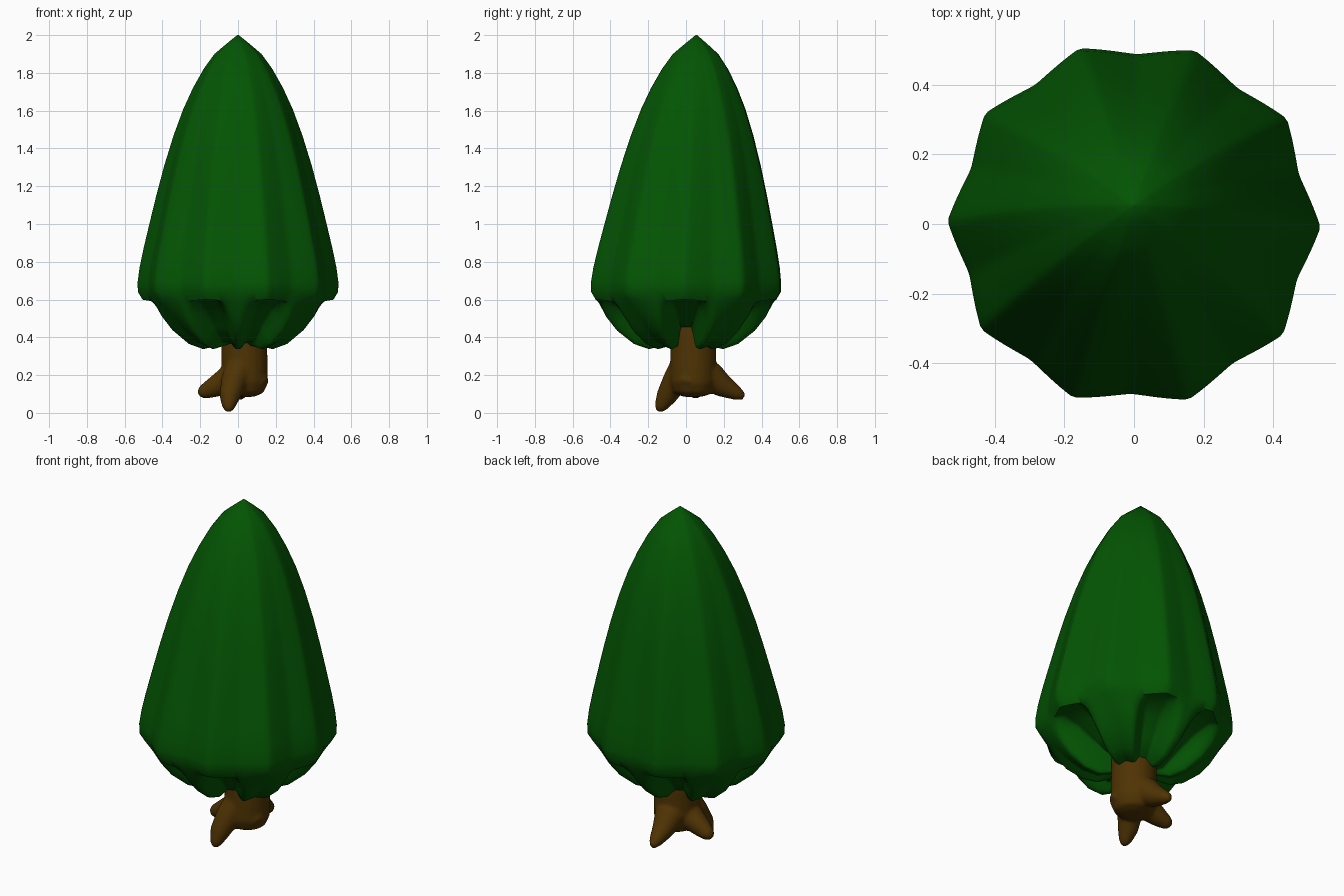
import bpy, bmesh, math
from mathutils import Vector

if "Cube" in bpy.data.objects:
    bpy.data.objects.remove(bpy.data.objects["Cube"])


def material(name, rgb):
    m = bpy.data.materials.new(name)
    m.diffuse_color = (*rgb, 1)
    m.use_nodes = True
    m.node_tree.nodes["Principled BSDF"].inputs["Base Color"].default_value = m.diffuse_color
    return m


green = material("leaf green", (0.001, 0.09, 0.001))
brown = material("bark brown", (0.078, 0.033, 0.001))


def add_object(name, bm, mat):
    bmesh.ops.recalc_face_normals(bm, faces=bm.faces)
    me = bpy.data.meshes.new(name)
    bm.to_mesh(me)
    bm.free()
    ob = bpy.data.objects.new(name, me)
    bpy.context.collection.objects.link(ob)
    me.materials.append(mat)
    return ob


def loft(bm, rings):
    """Skin a list of closed rings of points and cap both ends."""
    vr = [[bm.verts.new(p) for p in ring] for ring in rings]
    n = len(vr[0])
    for a, b in zip(vr, vr[1:]):
        for i in range(n):
            j = (i + 1) % n
            bm.faces.new((a[i], a[j], b[j], b[i]))
    bm.faces.new(vr[0][::-1])
    bm.faces.new(vr[-1])


def step(x, a, b):
    t = min(1, max(0, (x - a) / (b - a)))
    return t * t * (3 - 2 * t)


# Foliage: ten ribs above; six scooped pockets between petals below
LOBES, N, OFFSET = 10, 180, math.radians(-1)
upper = [(.004, 2.0), (.06, 1.955), (.125, 1.90), (.183, 1.82), (.239, 1.72),
         (.290, 1.61), (.342, 1.47), (.392, 1.31), (.435, 1.15), (.472, 1.0),
         (.503, .87), (.524, .77), (.535, .69), (.533, .64), (.508, .60)]
side_pocket = [(.43, .605), (.34, .565), (.25, .505), (.16, .455), (.09, .46)]
end_pocket = [(.43, .60), (.34, .545), (.25, .46), (.165, .375), (.09, .37)]
petal = [(.43, .51), (.37, .435), (.28, .365), (.20, .338), (.09, .36)]

rings = []
for row, (tr, tz) in enumerate(upper):
    rim = row == len(upper) - 1
    depth = .925 + .055 * max(0, tz - 1.0)        # ribs fade towards the tip
    ring = []
    for k in range(N):
        a = 2 * math.pi * k / N
        phase = (a - OFFSET) * LOBES / (2 * math.pi)
        t = 2 * abs(phase - round(phase))         # 0 on a rib, 1 in a groove
        w = (1 - t) ** 1.4
        r = tr * (depth + (1 - depth) * w)
        lean = .055 * max(0, (tz - .7) / 1.3)
        z = tz - (.01 * t if rim else 0)
        ring.append((r * math.cos(a), .985 * r * math.sin(a) + lean, z))
    rings.append(ring)
for ps, pe, pp in zip(side_pocket, end_pocket, petal):
    ring = []
    for k in range(N):
        a = 2 * math.pi * k / N
        f = math.degrees(math.acos(min(1, abs(math.cos(a)))))   # folded to 0..90
        ws = 1 - step(f, 10, 21)                                # left/right pockets
        we = step(f, 50, 60) * (1 - step(f, 74, 88))            # front/back pockets
        notch = .12 * max(0, 1 - abs(f - 36) / 12)              # dent mid petal
        r = pp[0] + (ps[0] - pp[0]) * (ws + notch) + (pe[0] - pp[0]) * we
        z = pp[1] + (ps[1] - pp[1]) * (ws + notch) + (pe[1] - pp[1]) * we
        ring.append((r * math.cos(a), .985 * r * math.sin(a), z))
    rings.append(ring)
bm = bmesh.new()
loft(bm, rings)
foliage = add_object("foliage", bm, green)
bpy.context.view_layer.objects.active = foliage
foliage.select_set(True)
bpy.ops.object.shade_smooth_by_angle(angle=math.radians(55))
foliage.select_set(False)


# Trunk and roots: overlapping tubes fused together
def tube(bm, path, n=20):
    pts = [Vector(p[:3]) for p in path]
    out = []
    for i, p in enumerate(pts):
        d = (pts[min(i + 1, len(pts) - 1)] - pts[max(i - 1, 0)]).normalized()
        u = d.orthogonal().normalized()
        v = d.cross(u)
        out.append([p + path[i][3] * (math.cos(2 * math.pi * k / n) * u +
                                      math.sin(2 * math.pi * k / n) * v) for k in range(n)])
    loft(bm, out)


bm = bmesh.new()
tube(bm, [(.035, .035, .085, .05), (.035, .035, .105, .10), (.035, .037, .16, .122),
          (.035, .038, .25, .123), (.033, .038, .36, .122), (.03, .03, .52, .12)])
roots = [
    [(.02, .0, .26, .08), (-.02, -.055, .17, .07), (-.045, -.105, .085, .055),
     (-.05, -.135, .03, .034), (-.05, -.147, .006, .014)],           # front
    [(.03, .05, .27, .09), (.02, .12, .195, .085), (.012, .20, .14, .06),
     (.008, .275, .10, .036), (.005, .308, .085, .018)],             # back
    [(.02, .03, .22, .09), (-.07, .035, .165, .07), (-.14, .045, .13, .052),
     (-.19, .055, .108, .036), (-.21, .058, .10, .016)],             # left
    [(.05, .03, .21, .085), (.10, .01, .165, .07), (.138, -.005, .14, .042)],  # right
]
for path in roots:
    tube(bm, path)
trunk = add_object("trunk_and_roots", bm, brown)
fuse = trunk.modifiers.new("fuse", 'REMESH')
fuse.mode = 'VOXEL'
fuse.voxel_size = .01
fuse.use_smooth_shade = True
soft = trunk.modifiers.new("soften", 'SMOOTH')
soft.factor = .5
soft.iterations = 8
